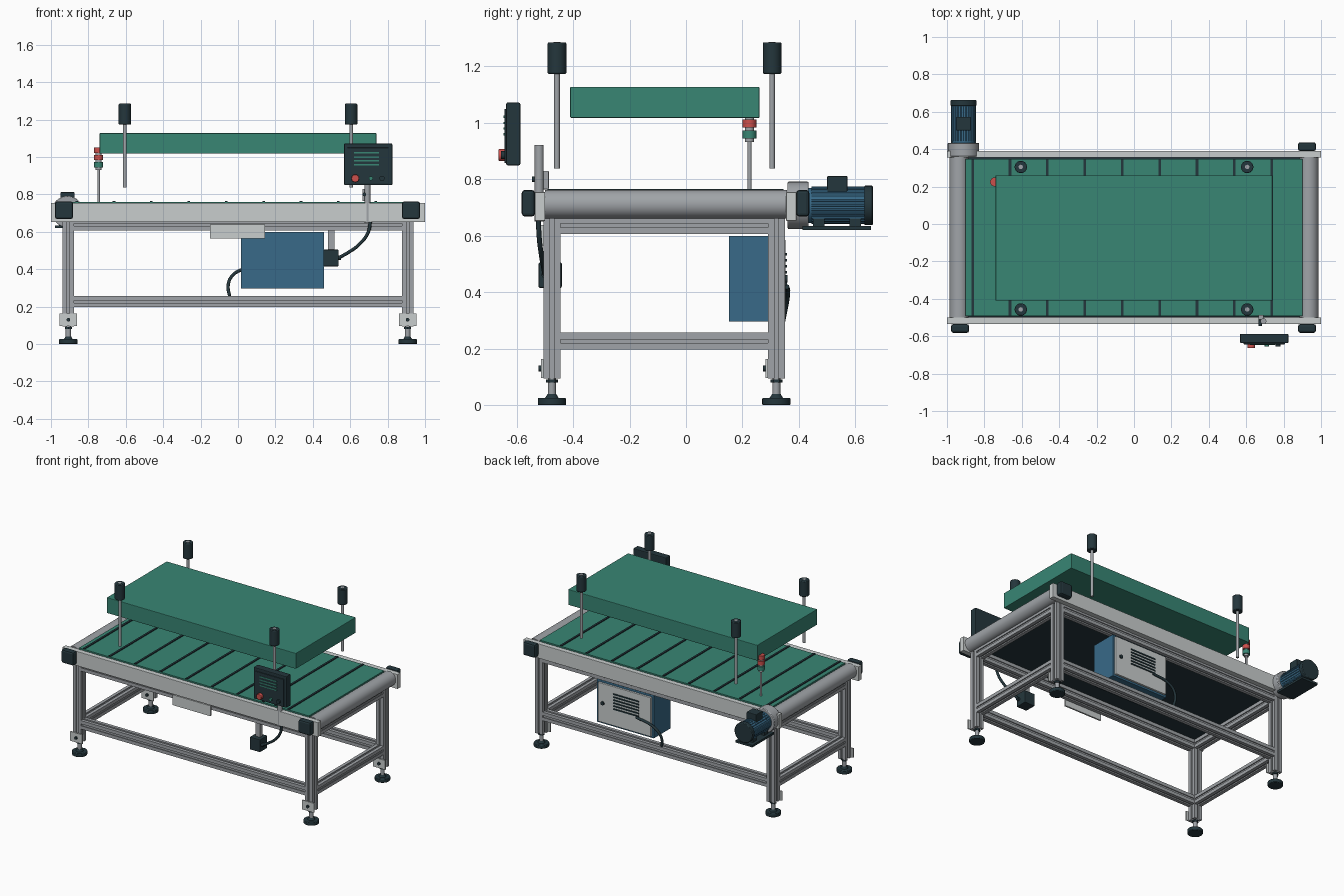
import bpy, bmesh, math
from mathutils import Vector

if "Cube" in bpy.data.objects:
    bpy.data.objects.remove(bpy.data.objects["Cube"])


def mat(name, r, g, b):
    m = bpy.data.materials.new(name)
    lin = lambda c: ((c / 255 + 0.055) / 1.055) ** 2.4 if c > 10 else c / 3294
    m.diffuse_color = (lin(r), lin(g), lin(b), 1)
    m.use_nodes = True
    m.node_tree.nodes["Principled BSDF"].inputs["Base Color"].default_value = m.diffuse_color
    return m


ALU = mat("aluminium", 160, 164, 168)
LIGHT = mat("light_grey", 201, 206, 206)
GREEN = mat("green", 56, 134, 116)
DARK = mat("dark_slate", 36, 54, 60)
BLUE = mat("blue", 56, 106, 136)
RED = mat("red", 204, 80, 76)


def finish(name, bm, m, bevel=0):
    bmesh.ops.recalc_face_normals(bm, faces=bm.faces)
    me = bpy.data.meshes.new(name)
    bm.to_mesh(me)
    bm.free()
    ob = bpy.data.objects.new(name, me)
    bpy.context.collection.objects.link(ob)
    me.materials.append(m)
    if bevel:
        mod = ob.modifiers.new("bevel", "BEVEL")
        mod.width, mod.segments, mod.limit_method = bevel, 2, "ANGLE"
    return ob


def box(name, x0, x1, y0, y1, z0, z1, m, bevel=0):
    bm = bmesh.new()
    bmesh.ops.create_cube(bm, size=1)
    for v in bm.verts:
        v.co = ((x0 + x1) / 2 + v.co.x * (x1 - x0), (y0 + y1) / 2 + v.co.y * (y1 - y0),
                (z0 + z1) / 2 + v.co.z * (z1 - z0))
    return finish(name, bm, m, bevel)


def rod(name, a, b, r, m, r2=None, bevel=0, sides=32):
    a, b = Vector(a), Vector(b)
    bm = bmesh.new()
    bmesh.ops.create_cone(bm, cap_ends=True, segments=sides, radius1=r,
                          radius2=r if r2 is None else r2, depth=(b - a).length)
    q = (b - a).to_track_quat("Z", "Y")
    for v in bm.verts:
        v.co = q @ v.co + (a + b) / 2
    ob = finish(name, bm, m, bevel)
    bpy.context.view_layer.objects.active = ob
    ob.select_set(True)
    bpy.ops.object.shade_smooth_by_angle(angle=math.radians(35))
    ob.select_set(False)
    return ob


def extrusion(name, a, b, s=0.03):
    """Square bar from a to b with a T-slot in each of its four sides."""
    g, d, w = s * 0.22, s * 0.4, s * 0.45
    side = [(s, -s), (s, -g), (s * 0.86, -g), (s * 0.86, -w), (s - d, -w * 0.8),
            (s - d, w * 0.8), (s * 0.86, w), (s * 0.86, g), (s, g)]
    prof = []
    for k in range(4):
        c, n = [(1, 0), (0, 1), (-1, 0), (0, -1)][k]
        prof += [(x * c - y * n, x * n + y * c) for x, y in side]
    a, b = Vector(a), Vector(b)
    d3 = (b - a).normalized()
    u = Vector((0, 0, 1)) if abs(d3.z) < 0.5 else Vector((1, 0, 0))
    v = d3.cross(u)
    bm = bmesh.new()
    f = bm.faces.new([bm.verts.new(a + u * x + v * y) for x, y in prof])
    ext = bmesh.ops.extrude_face_region(bm, geom=[f])["geom"]
    bmesh.ops.translate(bm, vec=b - a, verts=[e for e in ext if isinstance(e, bmesh.types.BMVert)])
    return finish(name, bm, ALU)


def cable(name, pts, r=0.009):
    cu = bpy.data.curves.new(name, "CURVE")
    cu.dimensions = "3D"
    cu.bevel_depth, cu.bevel_resolution, cu.use_fill_caps = r, 3, True
    sp = cu.splines.new("BEZIER")
    sp.bezier_points.add(len(pts) - 1)
    for p, co in zip(sp.bezier_points, pts):
        p.co = co
        p.handle_left_type = p.handle_right_type = "AUTO"
    cu.materials.append(DARK)
    bpy.context.collection.objects.link(bpy.data.objects.new(name, cu))


# Frame: legs, feet and foot brackets
LX, YF, YB = 0.907, -0.475, 0.32
for x in (-LX, LX):
    for y in (YF, YB):
        extrusion("leg", (x, y, 0.095), (x, y, 0.667))
        rod("foot_pad", (x, y, 0), (x, y, 0.026), 0.05, DARK, bevel=0.004)
        rod("foot_neck", (x, y, 0.026), (x, y, 0.04), 0.024, DARK, 0.015)
        rod("foot_stem", (x, y, 0.03), (x, y, 0.1), 0.014, ALU)
        rod("foot_nut", (x, y, 0.08), (x, y, 0.092), 0.021, DARK, sides=6)
        box("foot_bracket", x - 0.047, x + 0.047, y - 0.038, y - 0.03, 0.097, 0.163, LIGHT)
        rod("bracket_bolt", (x, y - 0.048, 0.13), (x, y - 0.036, 0.13), 0.01, DARK, sides=12)

# Frame: horizontal beams
for z in (0.227, 0.637):
    for y in (YF, YB):
        extrusion("long_beam", (-LX + 0.03, y, z), (LX - 0.03, y, z))
    for x in (-LX, LX):
        extrusion("end_beam", (x, YF + 0.03, z), (x, YB - 0.03, z))

# Side rails, rollers and corner caps
for y0 in (-0.535, 0.355):
    box("side_rail", -1, 1, y0, y0 + 0.036, 0.653, 0.755, LIGHT, 0.002)
for x in (-0.935, 0.935):
    rod("roller", (x, -0.5, 0.712), (x, 0.357, 0.712), 0.051, ALU, sides=48)
for x, y0 in ((-0.93, -0.582), (0.925, -0.582), (0.925, 0.39)):
    box("corner_cap", x - 0.048, x + 0.048, y0, y0 + 0.047, 0.668, 0.763, DARK, 0.012)

# Belt, its underside and cleats
box("belt", -0.9, 0.9, -0.492, 0.348, 0.68, 0.76, GREEN)
box("belt_underside", -0.9, 0.9, -0.498, 0.355, 0.668, 0.68, DARK)
for i in range(9):
    x = -0.863 + 0.2 * i
    box("cleat", x - 0.007, x + 0.007, -0.49, 0.345, 0.758, 0.766, DARK)

# Hood and hanging posts
box("hood", -0.74, 0.74, -0.41, 0.26, 1.018, 1.128, GREEN, 0.003)
for x in (-0.605, 0.605):
    for y in (-0.457, 0.305):
        rod("post", (x, y, 0.838), (x, y, 1.18), 0.01, ALU, sides=20)
        rod("post_cap", (x, y, 1.174), (x, y, 1.285), 0.033, DARK, bevel=0.004)
        rod("post_cap_hole", (x, y, 1.284), (x, y, 1.287), 0.012, ALU, sides=20)

# Signal beacon
bx, by = -0.745, 0.225
rod("beacon_pole", (bx, by, 0.755), (bx, by, 0.935), 0.007, ALU, sides=16)
rod("beacon_core", (bx, by, 0.932), (bx, by, 1.045), 0.016, ALU)
for z, m in ((0.945, GREEN), (0.983, RED), (1.021, RED)):
    rod("beacon_lamp", (bx, by, z), (bx, by, z + 0.029), 0.024, m)

# Drive motor and gearbox
mx, mz = -0.912, 0.708
rod("gearbox", (mx, 0.36, mz), (mx, 0.434, mz), 0.084, ALU, bevel=0.004)
rod("motor_body", (mx, 0.43, mz), (mx, 0.64, mz), 0.062, BLUE)
for k in range(24):
    a = k * math.tau / 24
    c, s = math.cos(a), math.sin(a)
    rod("cooling_rib", (mx + c * 0.061, 0.445, mz + s * 0.061),
        (mx + c * 0.061, 0.632, mz + s * 0.061), 0.005, BLUE, sides=6)
rod("motor_end_cap", (mx, 0.632, mz), (mx, 0.662, mz), 0.07, DARK, bevel=0.004)
box("motor_base", mx - 0.066, mx + 0.066, 0.412, 0.655, 0.62, 0.635, DARK)
for y in (0.47, 0.6):
    box("motor_foot", mx - 0.045, mx + 0.045, y - 0.02, y + 0.02, 0.633, 0.67, DARK)
box("terminal_box", mx - 0.038, mx + 0.038, 0.5, 0.572, 0.755, 0.812, DARK, 0.004)

# Electrical cabinet with door, louvres and lock
box("cabinet", 0.015, 0.46, 0.152, 0.338, 0.296, 0.6, BLUE, 0.003)
box("cabinet_door", 0.03, 0.445, 0.336, 0.352, 0.31, 0.586, LIGHT, 0.002)
for i in range(6):
    z = 0.425 + 0.021 * i
    box("louvre", 0.12, 0.32, 0.35, 0.357, z, z + 0.009, DARK)
rod("door_lock", (0.405, 0.35, 0.448), (0.405, 0.36, 0.448), 0.013, DARK, sides=16)
cable("cabinet_cable", [(0.14, 0.357, 0.42), (0.02, 0.36, 0.398), (-0.035, 0.355, 0.36),
                        (-0.053, 0.345, 0.31), (-0.045, 0.335, 0.257)])

# Plate under the front rail
box("front_plate", -0.15, 0.145, -0.516, -0.505, 0.565, 0.638, LIGHT)

# Control panel with screen and buttons
box("control_panel", 0.567, 0.825, -0.637, -0.587, 0.85, 1.072, DARK, 0.005)
box("panel_face", 0.585, 0.807, -0.643, -0.636, 0.858, 1.05, DARK, 0.002)
for z in (0.96, 0.98, 1.0, 1.022):
    box("screen_line", 0.62, 0.755, -0.646, -0.642, z - 0.004, z + 0.004, GREEN)
rod("stop_button", (0.627, -0.664, 0.886), (0.627, -0.64, 0.886), 0.021, RED, bevel=0.003)
rod("start_button", (0.71, -0.655, 0.886), (0.71, -0.64, 0.886), 0.011, GREEN, sides=20)
rod("selector_knob", (0.77, -0.655, 0.886), (0.77, -0.64, 0.886), 0.014, DARK, sides=20)

# Panel support arm and clamp
rod("panel_arm", (0.692, -0.52, 0.65), (0.692, -0.52, 0.922), 0.016, ALU, sides=20)
box("arm_clamp", 0.665, 0.692, -0.512, -0.486, 0.765, 0.83, ALU, 0.003)
rod("clamp_bolt", (0.675, -0.545, 0.8), (0.675, -0.5, 0.8), 0.01, DARK, sides=12)

# Junction box, its hanger and the cable to the panel
box("junction_box", 0.457, 0.538, -0.522, -0.44, 0.416, 0.505, DARK, 0.004)
box("junction_hanger", 0.48, 0.517, -0.49, -0.465, 0.5, 0.615, ALU)
rod("cable_gland", (0.535, -0.5, 0.462), (0.552, -0.5, 0.462), 0.012, DARK, sides=12)
cable("panel_cable", [(0.708, -0.523, 0.655), (0.695, -0.52, 0.595), (0.645, -0.512, 0.53),
                      (0.59, -0.505, 0.49), (0.54, -0.5, 0.462)])
